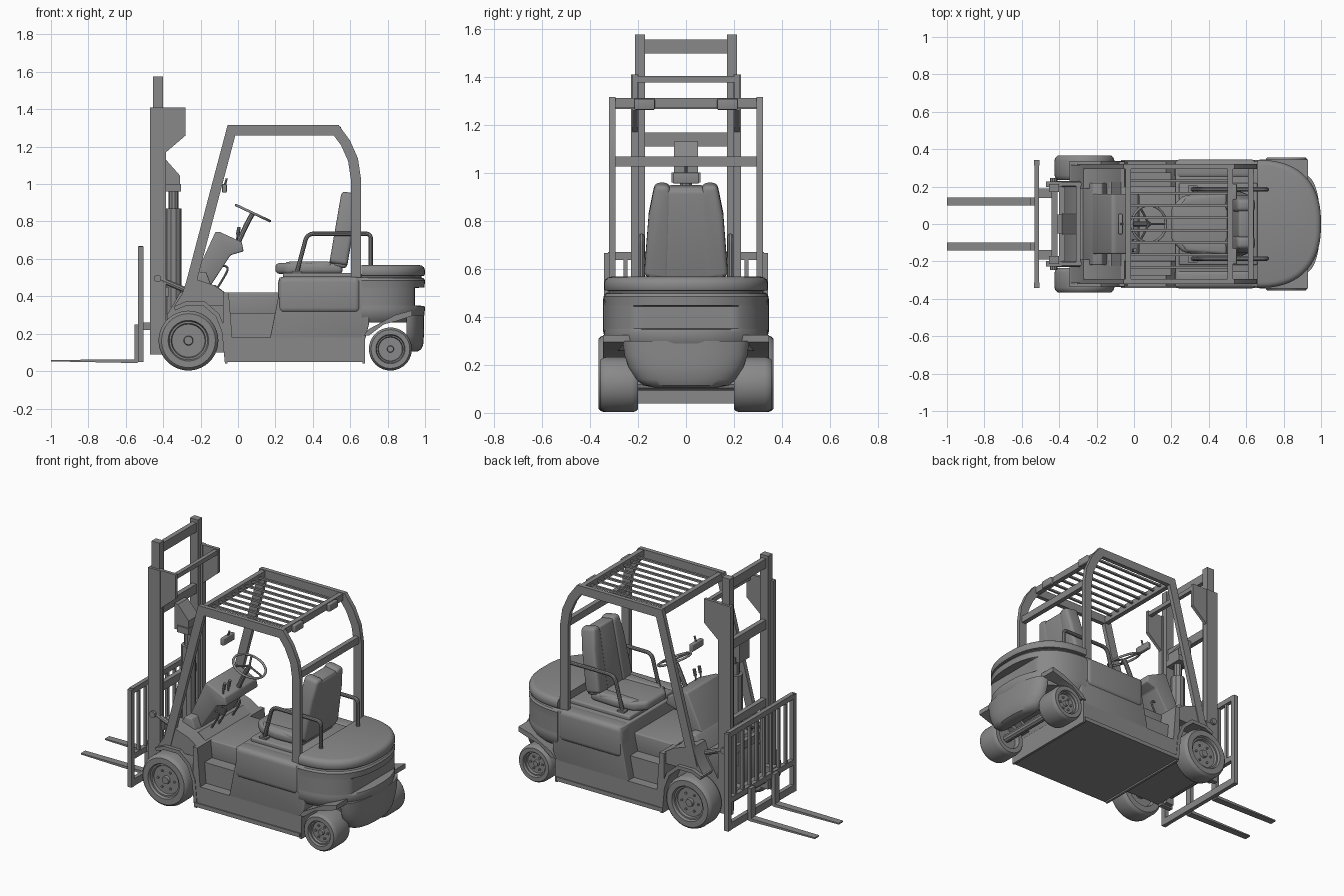
import bpy, bmesh, math
from mathutils import Vector, Matrix

if "Cube" in bpy.data.objects:
    bpy.data.objects.remove(bpy.data.objects["Cube"])

GREY = bpy.data.materials.new("dark_grey")
GREY.diffuse_color = (.25, .25, .25, 1)
GREY.use_nodes = True
GREY.node_tree.nodes["Principled BSDF"].inputs["Base Color"].default_value = GREY.diffuse_color


def finish(name, bm, bevel=0, seg=3, mirror=False, M=None):
    bmesh.ops.remove_doubles(bm, verts=bm.verts, dist=1e-5)
    bmesh.ops.recalc_face_normals(bm, faces=bm.faces)
    if bevel:
        es = [e for e in bm.edges if e.is_manifold and e.calc_face_angle() > 0.4]
        bmesh.ops.bevel(bm, geom=es, offset=bevel, segments=seg, profile=0.5,
                        affect='EDGES', clamp_overlap=True)
    if M:
        bm.transform(M)
    me = bpy.data.meshes.new(name)
    bm.to_mesh(me)
    bm.free()
    me.materials.append(GREY)
    ob = bpy.data.objects.new(name, me)
    bpy.context.collection.objects.link(ob)
    bpy.ops.object.select_all(action='DESELECT')
    ob.select_set(True)
    bpy.context.view_layer.objects.active = ob
    bpy.ops.object.shade_smooth_by_angle(angle=math.radians(35))
    if mirror:
        m = ob.modifiers.new("Mirror", 'MIRROR')
        m.use_axis = (False, True, False)
    return ob


def extrude(name, pts, d0, d1, plane='xz', **kw):
    put = {'xz': lambda u, v, d: (u, d, v), 'xy': lambda u, v, d: (u, v, d),
           'yz': lambda u, v, d: (d, u, v)}[plane]
    return loft(name, [[put(u, v, d) for u, v in pts] for d in (d0, d1)], **kw)


def loft(name, rings, **kw):
    bm = bmesh.new()
    vs = [[bm.verts.new(p) for p in r] for r in rings]
    n = len(rings[0])
    for a, b in zip(vs, vs[1:]):
        for i in range(n):
            bm.faces.new((a[i], a[(i + 1) % n], b[(i + 1) % n], b[i]))
    bm.faces.new(vs[0])
    bm.faces.new(vs[-1])
    return finish(name, bm, **kw)


def box(name, x0, x1, y0, y1, z0, z1, **kw):
    return extrude(name, [(x0, z0), (x1, z0), (x1, z1), (x0, z1)], y0, y1, **kw)


def strip(name, path, w, y0, y1, **kw):
    """Flat bar of width w following an xz path."""
    P = [Vector(p) for p in path]
    L, R = [], []
    for i, p in enumerate(P):
        a = (p - P[i - 1]).normalized() if i else (P[1] - p).normalized()
        b = (P[i + 1] - p).normalized() if i < len(P) - 1 else a
        t = (a + b).normalized()
        k = w / 2 / max(t.dot(a), 0.4)
        L.append((p.x - t.y * k, p.y + t.x * k))
        R.append((p.x + t.y * k, p.y - t.x * k))
    return extrude(name, L + R[::-1], y0, y1, **kw)


def tube(name, pts, r, **kw):
    cu = bpy.data.curves.new(name, 'CURVE')
    cu.dimensions, cu.bevel_depth, cu.bevel_resolution, cu.use_fill_caps = '3D', r, 3, True
    sp = cu.splines.new('NURBS' if len(pts) > 2 else 'POLY')
    sp.points.add(len(pts) - 1)
    for q, p in zip(sp.points, pts):
        q.co = (*p, 1)
    if len(pts) > 2:
        sp.order_u, sp.use_endpoint_u, sp.resolution_u = 3, True, 6
    tmp = bpy.data.objects.new(name + "_tmp", cu)
    bpy.context.collection.objects.link(tmp)
    bpy.context.view_layer.update()
    me = bpy.data.meshes.new_from_object(tmp.evaluated_get(bpy.context.evaluated_depsgraph_get()))
    bpy.data.objects.remove(tmp)
    bm = bmesh.new()
    bm.from_mesh(me)
    bpy.data.meshes.remove(me)
    return finish(name, bm, **kw)


def wheel(name, cx, R, cz, yi, yo):
    prof = [(.3, yi + .03), (.6, yi + .03), (.66, yi), (.9, yi), (.97, yi + .01), (1, yi + .025),
            (1, yo - .025), (.97, yo - .01), (.9, yo), (.68, yo), (.64, yo - .015), (.58, yo - .015),
            (.55, yo - .03), (.16, yo - .03), (.14, yo - .015), (.01, yo - .015)]
    N = 40
    loft(name, [[(cx + R * r * math.cos(2 * math.pi * i / N), y, cz + R * r * math.sin(2 * math.pi * i / N))
                 for i in range(N)] for r, y in prof], mirror=True)
    for k in range(6):
        a = k * math.pi / 3
        x, z = cx + .36 * R * math.cos(a), cz + .36 * R * math.sin(a)
        tube(name + "_bolt", [(x, yo - .04, z), (x, yo - .022, z)], .007, mirror=True)


# Wheels, axles and fenders
wheel("front_wheel", -.265, .16, .163, .235, .365)
wheel("rear_wheel", .815, .115, .118, .2, .355)
tube("front_axle", [(-.265, -.27, .163), (-.265, .27, .163)], .045)
tube("rear_axle", [(.815, -.26, .118), (.815, .26, .118)], .025)
strip("front_fender", [(-.34, .335), (-.28, .36), (-.18, .36), (-.11, .3), (-.075, .21), (-.06, .05)],
      .022, .2, .338, mirror=True)
extrude("rear_fender", [(.67, .19), (.70, .225), (.84, .30), (.93, .325), (.93, .295), (.85, .268),
                        (.78, .25), (.70, .19)], .17, .346, mirror=True)

# Chassis with stepped footwell
box("chassis", -.07, .67, -.335, .335, .05, .18)
box("skirt_flange", -.07, .67, .325, .342, .05, .075, mirror=True)
for x in (-.07, .665):
    box("chassis_end_plate", x, x + .015, -.335, .335, .04, .2)
box("floor", -.08, .25, -.275, .275, .17, .31)
box("floor_tunnel", -.08, .25, -.2, .2, .3, .42, bevel=.008)
extrude("front_step_side", [(-.08, .17), (-.03, .17), (-.05, .42), (-.08, .42)], .19, .335, mirror=True)
extrude("body_side", [(.17, .17), (.68, .17), (.70, .25), (.70, .5), (.22, .5), (.22, .42)],
        -.335, .335, bevel=.006)
box("battery_cover", .215, .655, .24, .345, .31, .505, bevel=.03, seg=4, mirror=True)
box("seat_deck", .24, .66, -.22, .22, .49, .525, bevel=.01)
extrude("front_body", [(-.38, .1), (-.38, .3), (-.31, .42), (-.2, .46), (-.12, .46), (-.07, .42), (-.07, .1)],
        -.225, .225)
extrude("front_cowl", [(-.34, .35), (-.30, .41), (-.27, .5), (-.25, .5), (-.13, .46), (-.07, .42), (-.07, .35)],
        .19, .315, mirror=True)


# Counterweight: stacked D-shaped sections, with a recess clamped into the rear
def dring(z, x0, b, inset=0, xmax=2, n=40):
    out = []
    for i in range(n + 1):
        t = -math.pi / 2 + math.pi * i / n
        c, s = max(math.cos(t), 0), math.sin(t)
        x = x0 + (1 - x0 - inset) * c ** (2 / 2.4)
        y = (b - inset) * math.copysign(abs(s) ** (2 / 2.4), s)
        out.append((min(x, xmax), y, z))
    return out


loft("counterweight", [dring(z, .66, .342, i, m) for z, i, m in
     [(.26, .03, 2), (.29, .005, 2), (.335, 0, 2), (.348, .003, 2), (.352, .003, .946), (.444, .003, .946),
      (.448, .003, 2), (.485, 0, 2), (.497, .008, 2), (.5, .02, 2)]])
loft("counterweight_lid", [dring(z, .66, .342, i) for z, i in
     [(.495, .02), (.508, .02), (.51, .004), (.52, 0), (.54, 0), (.555, .006), (.563, .016), (.567, .03)]])
loft("counterweight_lower", [dring(z, .9, b, i) for z, b, i in
     [(.105, .17, .04), (.115, .2, .022), (.14, .22, .01), (.19, .245, .006), (.24, .262, .006), (.3, .27, .006)]])

# Overhead guard
GUARD = [(-.275, .38), (-.035, 1.288), (.525, 1.288), (.575, 1.22), (.615, 1.13), (.63, 1.03), (.63, .5)]
strip("guard_frame", GUARD, .054, .293, .32, mirror=True)
box("guard_front_bar", -.045, -.015, -.3, .3, 1.265, 1.31)
box("guard_rear_bar", .5, .53, -.3, .3, 1.27, 1.312)
box("guard_back_crossbar", .61, .64, -.3, .3, 1.025, 1.068)
for i in range(8):
    y = -.231 + .066 * i
    box("roof_slat", -.03, .51, y - .007, y + .007, 1.285, 1.297)
box("rear_lamp", .525, .55, .13, .215, 1.262, 1.308, bevel=.005, mirror=True)
tube("mirror_stem", [(-.06, 0, 1.03), (-.075, 0, .98)], .006)
box("rear_view_mirror", -.085, -.06, -.055, .055, .955, 1.0, bevel=.005)

# Mast: outer and inner rails with cross members
box("mast_outer_rail", -.47, -.385, .197, .228, .09, 1.41, mirror=True)
box("mast_inner_rail", -.455, -.4, .17, .213, .1, 1.575, mirror=True)
for z0, z1 in ((1.497, 1.555), (1.11, 1.168), (.62, .67), (.14, .2)):
    box("mast_crossbar", -.44, -.41, -.18, .18, z0, z1)
extrude("mast_bracket", [(-.4, 1.41), (-.28, 1.41), (-.28, 1.26), (-.385, 1.17), (-.4, 1.17)],
        .202, .222, mirror=True)
box("bracket_bar", -.31, -.285, -.21, .21, 1.375, 1.402)
box("bracket_bar_lower", -.4, -.37, -.21, .21, .4, .45)

# Lift cylinder and tilt cylinders
tube("lift_cylinder", [(-.345, 0, .2), (-.345, 0, .87)], .043)
tube("lift_rod", [(-.345, 0, .86), (-.345, 0, .99)], .026)
box("rod_head", -.385, -.305, -.06, .06, .96, 1.0)
extrude("chain_housing", [(-.41, .97), (-.31, .97), (-.31, 1.045), (-.385, 1.13), (-.41, 1.13)], -.05, .05)
tube("tilt_cylinder", [(-.44, .215, .5), (-.25, .215, .42)], .016, mirror=True)
tube("tilt_pin", [(-.43, .19, .495), (-.43, .245, .495)], .02, mirror=True)

# Load backrest, carriage and forks
box("backrest_side", -.535, -.505, .312, .342, .05, .665, mirror=True)
for z0, z1 in ((.637, .67), (.22, .255), (.05, .095)):
    box("backrest_crossbar", -.533, -.507, -.325, .325, z0, z1)
for i in range(8):
    y = -.252 + .072 * i
    box("backrest_slat", -.529, -.511, y - .008, y + .008, .24, .65)
box("carriage_mount", -.51, -.44, .14, .19, .22, .26, mirror=True)
extrude("fork", [(-1, .052), (-.54, .043), (-.53, .05), (-.53, .25), (-.553, .25), (-.553, .062), (-1, .06)],
        .098, .142, mirror=True)

# Dashboard, steering and controls
extrude("dashboard", [(-.27, .42), (-.12, .745), (-.1, .745), (.02, .69), (.03, .64), (-.04, .62), (-.17, .42)],
        -.16, .16, bevel=.008)
extrude("cowl_panel", [(-.28, .42), (-.22, .53), (-.17, .53), (-.13, .42)], -.22, .22, bevel=.008)
tube("steering_column", [(-.01, 0, .66), (.04, 0, .78), (.08, 0, .845)], .014)
bpy.ops.mesh.primitive_torus_add(location=(.08, 0, .845), rotation=(0, .44, 0), major_radius=.1,
                                 minor_radius=.007, major_segments=40, minor_segments=10)
rim = bpy.context.object
rim.name = "steering_wheel_rim"
rim.data.materials.append(GREY)
bpy.ops.object.shade_smooth()
for a in (0, 2.1, -2.1):
    d = Matrix.Rotation(.44, 3, 'Y') @ Vector((.1 * math.cos(a), .1 * math.sin(a), 0))
    c = Vector((.08, 0, .845))
    tube("steering_spoke", [c, c + d], .006)
for y in (-.14, -.09):
    tube("control_lever", [(-.01, y, .67), (.0, y, .75)], .005)
    tube("lever_knob", [(-.002, y, .73), (.006, y, .77)], .01)
for y in (-.11, -.04, .1):
    tube("pedal_arm", [(-.1, y, .56), (-.04, y, .57), (-.08, y, .49), (-.12, y, .43)], .006)

# Seat cushion, backrest pads and armrests
CUSHION = [(.2, -.09), (.26, -.15), (.38, -.17), (.56, -.16), (.56, .16), (.38, .17), (.26, .15), (.2, .09)]
extrude("seat_cushion", CUSHION, .52, .578, 'xy', bevel=.022, seg=4)
for s in (-1, 1):
    extrude("seat_bolster", [(.24, s * .095), (.5, s * .085), (.5, s * .165), (.28, s * .15)],
            .54, .585, 'xy', bevel=.018, seg=4)
TILT = Matrix.Translation((.53, 0, .555)) @ Matrix.Rotation(.17, 4, 'Y')
extrude("seat_back", [(-.165, 0), (.165, 0), (.15, .25), (.11, .39), (-.11, .39), (-.15, .25)],
        -.025, .05, 'yz', bevel=.02, seg=4, M=TILT)
extrude("seat_back_pad", [(-.09, .01), (.09, .01), (.075, .395), (-.075, .395)],
        -.038, .045, 'yz', bevel=.014, seg=4, M=TILT)
extrude("seat_back_wing", [(.07, 0), (.175, .02), (.155, .28), (.13, .405), (.07, .405), (.06, .36)],
        -.045, .052, 'yz', bevel=.02, seg=4, M=TILT, mirror=True)
tube("armrest", [(.31, .185, .51), (.35, .185, .66), (.37, .185, .735), (.45, .185, .735), (.65, .185, .735),
                 (.71, .185, .735), (.71, .185, .68), (.71, .185, .55)], .012, mirror=True)
box("armrest_foot", .29, .34, .165, .205, .515, .535, mirror=True)
